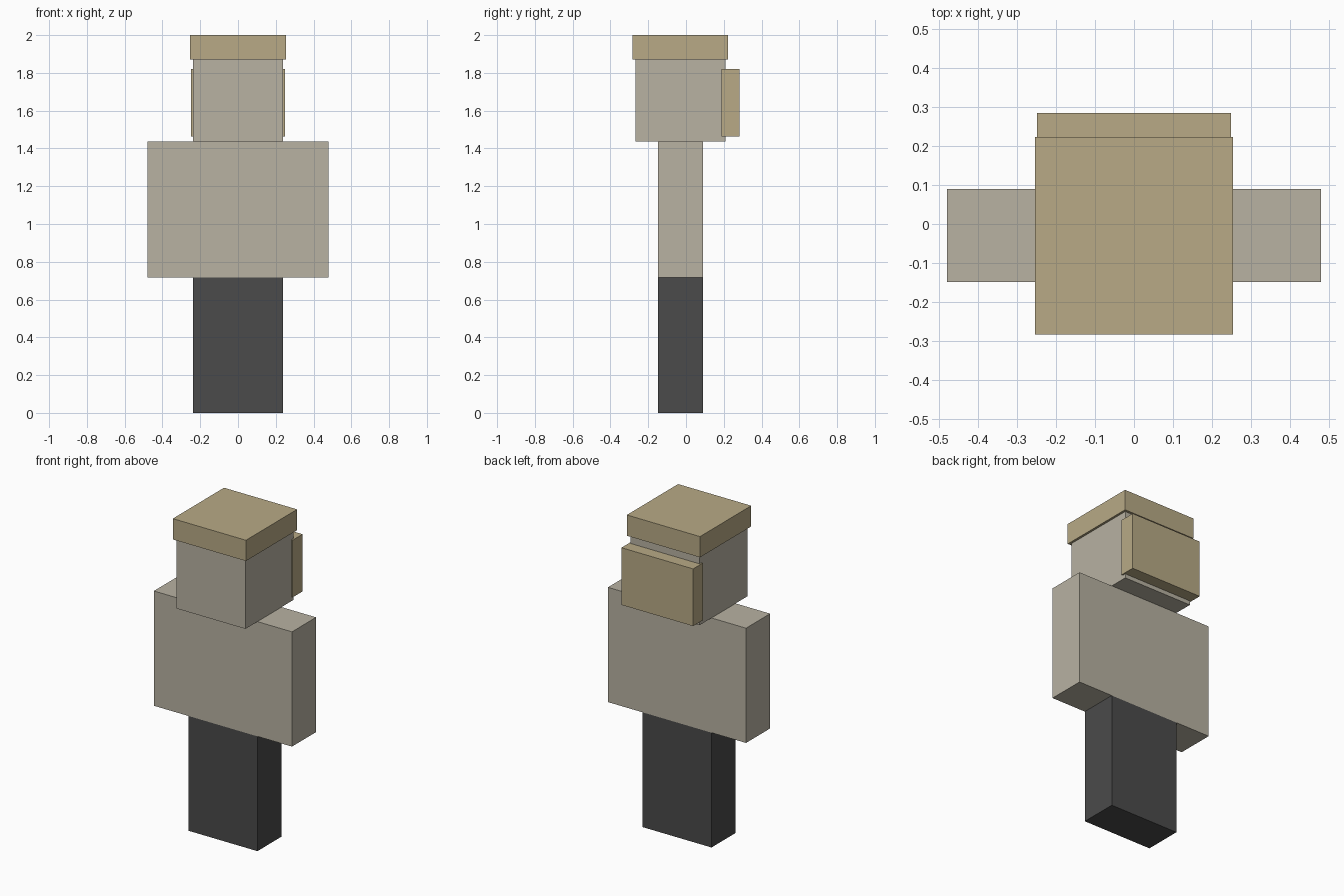
import bpy

# Remove the default object
default = bpy.data.objects.get("Cube")
if default:
    bpy.data.objects.remove(default, do_unlink=True)


def make_material(name, rgb):
    mat = bpy.data.materials.new(name)
    mat.use_nodes = True
    colour = (*rgb, 1.0)
    mat.diffuse_color = colour
    mat.node_tree.nodes["Principled BSDF"].inputs["Base Color"].default_value = colour
    return mat


def block(name, mat, half_width, y_range, z_range):
    """Box centred on x = 0, given by its depth and height ranges."""
    (y0, y1), (z0, z1) = y_range, z_range
    bpy.ops.mesh.primitive_cube_add(size=1, location=(0, (y0 + y1) / 2, (z0 + z1) / 2))
    obj = bpy.context.object
    obj.name = obj.data.name = name
    obj.scale = (2 * half_width, y1 - y0, z1 - z0)
    bpy.ops.object.transform_apply(location=False, rotation=False, scale=True)
    obj.data.materials.append(mat)
    return obj


stone = make_material("warm grey", (0.479, 0.445, 0.362))
sand = make_material("sandy tan", (0.479, 0.402, 0.238))
charcoal = make_material("charcoal", (0.069, 0.069, 0.069))

HIP, SHOULDER, BRIM, TOP = 0.718, 1.436, 1.87, 2.0
BODY_DEPTH = (-0.149, 0.089)

# Legs and broad torso with arms
block("legs", charcoal, 0.239, BODY_DEPTH, (0, HIP))
block("torso_and_arms", stone, 0.478, BODY_DEPTH, (HIP, SHOULDER))

# Head with an overhanging cap and a slab behind it
block("head", stone, 0.239, (-0.268, 0.208), (SHOULDER, BRIM + 0.04))
block("cap", sand, 0.253, (-0.283, 0.223), (BRIM, TOP))
block("back_hair", sand, 0.248, (0.187, 0.284), (1.462, 1.82))
